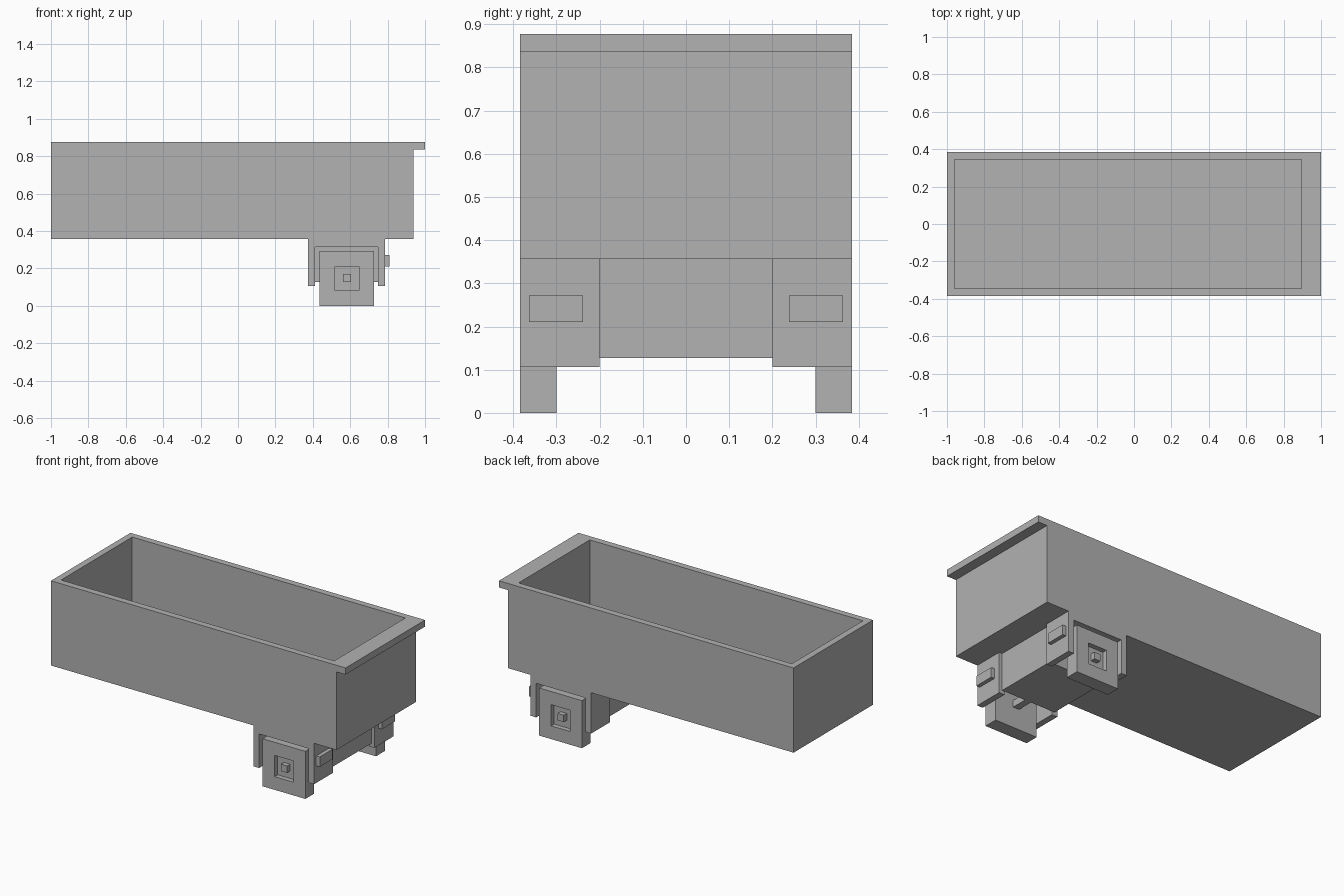
import bpy, bmesh
from mathutils import Vector

cube = bpy.data.objects.get("Cube")
if cube:
    bpy.data.objects.remove(cube, do_unlink=True)

grey = bpy.data.materials.new("plain grey")
grey.use_nodes = True
colour = (0.445, 0.445, 0.445, 1)
grey.diffuse_color = colour
grey.node_tree.nodes["Principled BSDF"].inputs["Base Color"].default_value = colour


def prism(name, profile, y0, y1, mirror=False, edit=None):
    """Extrude an (x, z) profile from y0 to y1, optionally mirrored across y."""
    bm = bmesh.new()
    face = bm.faces.new([bm.verts.new((x, y0, z)) for x, z in profile])
    ext = bmesh.ops.extrude_face_region(bm, geom=[face], use_keep_orig=True)
    verts = [g for g in ext["geom"] if isinstance(g, bmesh.types.BMVert)]
    bmesh.ops.translate(bm, verts=verts, vec=(0, y1 - y0, 0))
    bmesh.ops.recalc_face_normals(bm, faces=bm.faces)
    if edit:
        edit(bm)
    mesh = bpy.data.meshes.new(name)
    bm.to_mesh(mesh)
    bm.free()
    mesh.materials.append(grey)
    ob = bpy.data.objects.new(name, mesh)
    bpy.context.collection.objects.link(ob)
    if mirror:
        mod = ob.modifiers.new("mirror", 'MIRROR')
        mod.use_axis = (False, True, False)
        mod.use_mirror_merge = False
    return ob


def rect(x0, x1, z0, z1):
    return [(x0, z0), (x1, z0), (x1, z1), (x0, z1)]


def sink(bm, direction, margin, depth, shift=0):
    """Inset the face that points along direction and push it inward."""
    d = Vector(direction)
    face = max(bm.faces, key=lambda f: f.normal.dot(d) + 0.1 * f.calc_center_median().dot(d))
    bmesh.ops.inset_region(bm, faces=[face], thickness=margin, use_even_offset=True)
    # shift widens the rim at the +x end
    for v in face.verts:
        if v.co.x > face.calc_center_median().x and shift:
            v.co.x -= shift
    face = bmesh.ops.extrude_discrete_faces(bm, faces=[face])["faces"][0]
    bmesh.ops.translate(bm, verts=face.verts, vec=-d * depth)


HALF = 0.385
BED = 0.357

# Open tub with an overhanging lip at one end
prism("tub", [(-1, BED), (0.938, BED), (0.938, 0.836), (1, 0.836), (1, 0.877), (-1, 0.877)],
      -HALF, HALF, edit=lambda bm: sink(bm, (0, 0, 1), 0.04, 0.48, 0.065))

# Block between the wheel housings
prism("centre_block", rect(0.395, 0.765, 0.127, BED), -0.2, 0.2)

# Arched housings over the wheels
prism("wheel_housings",
      [(0.375, 0.106), (0.413, 0.106), (0.413, 0.315), (0.748, 0.315),
       (0.748, 0.106), (0.786, 0.106), (0.786, BED), (0.375, BED)],
      -HALF, -0.2, mirror=True)

# Square wheels with a recessed hub, and the axle ends inside them
prism("wheels", rect(0.437, 0.727, 0, 0.292), -HALF, -0.3, mirror=True,
      edit=lambda bm: sink(bm, (0, -1, 0), 0.081, 0.03))
prism("axle_ends", rect(0.561, 0.603, 0.127, 0.169), -HALF, -0.19, mirror=True)

# Small blocks on the end of each housing
prism("end_lamps", rect(0.78, 0.81, 0.211, 0.272), -0.364, -0.239, mirror=True)
